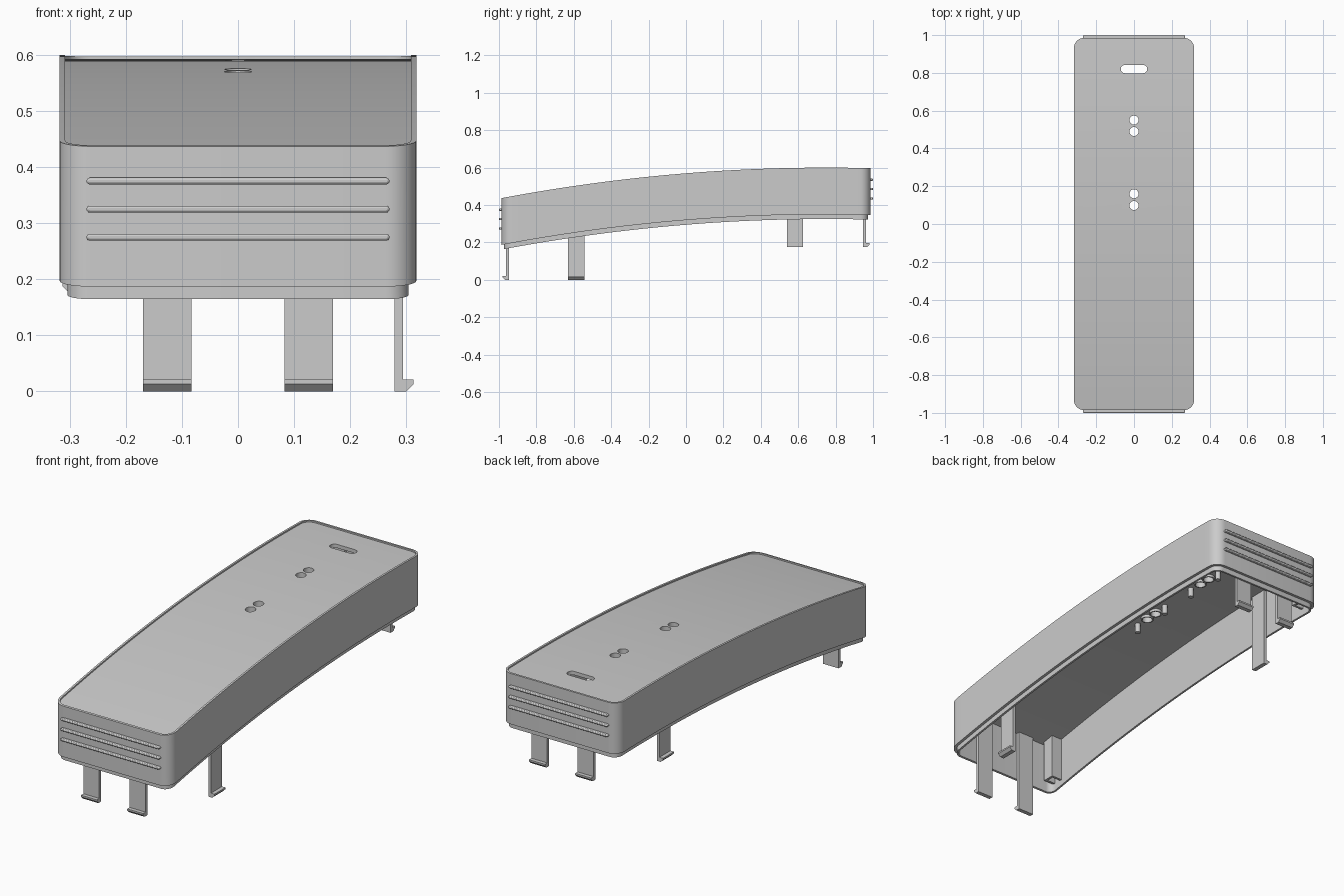
import bpy, bmesh, math
from mathutils import Matrix, Vector

old = bpy.data.objects.get("Cube")
if old:
    bpy.data.objects.remove(old, do_unlink=True)

mat = bpy.data.materials.new("plain grey")
mat.use_nodes = True
GREY = (0.6, 0.6, 0.6, 1)
mat.diffuse_color = GREY
mat.node_tree.nodes["Principled BSDF"].inputs["Base Color"].default_value = GREY

HALF_W, HALF_L, CORNER = 0.318, 0.986, 0.055
WALL, CEILING = 0.024, 0.025


def top_z(y):
    """Height of the gently arched top."""
    return 0.6 - 0.0541 * (y - 0.75) ** 2


def finish(name, bm, smooth=True):
    bmesh.ops.recalc_face_normals(bm, faces=bm.faces[:])
    mesh = bpy.data.meshes.new(name)
    bm.to_mesh(mesh)
    bm.free()
    mesh.materials.append(mat)
    ob = bpy.data.objects.new(name, mesh)
    bpy.context.collection.objects.link(ob)
    if smooth:
        bpy.ops.object.select_all(action='DESELECT')
        ob.select_set(True)
        bpy.context.view_layer.objects.active = ob
        bpy.ops.object.shade_smooth_by_angle(angle=math.radians(30))
    return ob


def prism(name, outline, to_world, depth, smooth=False):
    """Extrude a 2D outline by depth; to_world places (u, v, w)."""
    bm = bmesh.new()
    ends = [[bm.verts.new(to_world(u, v, w)) for u, v in outline] for w in (0, depth)]
    for end in ends:
        bm.faces.new(end)
    n = len(outline)
    for i in range(n):
        j = (i + 1) % n
        bm.faces.new((ends[0][i], ends[0][j], ends[1][j], ends[1][i]))
    return finish(name, bm, smooth)


def stadium(half_len, r, steps=12):
    """Outline of a bar with round ends; a circle if half_len equals r."""
    pts = []
    for side in (1, -1):
        for i in range(steps + 1):
            a = side * math.pi / 2 * -1 + math.pi * i / steps
            pts.append((side * (half_len - r) + r * math.cos(a), r * math.sin(a)))
    if half_len == r:
        pts = [(r * math.cos(math.tau * i / 24), r * math.sin(math.tau * i / 24)) for i in range(24)]
    return pts


def stations(inset):
    """(y, half width) pairs along a rounded rectangle plan."""
    w, l, r = HALF_W - inset, HALF_L - inset, CORNER - inset
    end = [(l - r + r * math.cos(a), w - r + r * math.sin(a))
           for a in [math.pi / 2 * i / 8 for i in range(9)]]
    mid = [((l - r) * (1 - i / 24), w) for i in range(1, 48)]
    return end + mid + [(-y, x) for y, x in reversed(end)]


# Hollow shell with a raised rim on top and a stepped lip below
bm = bmesh.new()
profile = [(0.01, -0.007), (0.01, 0), (0, 0), (0, -0.25), (0.014, -0.25),
           (0.014, -0.275), (WALL, -0.275), (WALL, -CEILING)]
rings = []
for inset, dz in profile:
    plan = stations(inset)
    loop = [(x, y) for y, x in plan] + [(-x, y) for y, x in reversed(plan)]
    rings.append([bm.verts.new((x, y, top_z(y) + dz)) for x, y in loop])
count = len(rings[0])
for a, b in zip(rings, rings[1:]):
    for i in range(count):
        j = (i + 1) % count
        bm.faces.new((a[i], a[j], b[j], b[i]))
for ring in (rings[0], rings[-1]):
    for i in range(count // 2 - 1):
        bm.faces.new((ring[i], ring[i + 1], ring[-i - 2], ring[-i - 1]))
shell = finish("shell", bm, False)

# Holes through the top: one slot and two pairs of round holes
HOLES = [0.55, 0.49, 0.16, 0.098]
cuts = [(0.82, stadium(0.07, 0.022))] + [(y, stadium(0.024, 0.024)) for y in HOLES]
for hole_y, outline in cuts:
    cutter = prism("hole_cutter", outline,
                   lambda u, v, w, y=hole_y: (u, y + v, top_z(y) - 0.1 + w), 0.2)
    cutter.hide_render = True
    mod = shell.modifiers.new("hole", 'BOOLEAN')
    mod.operation, mod.solver, mod.object = 'DIFFERENCE', 'EXACT', cutter
    bpy.context.view_layer.objects.active = shell
    bpy.ops.object.modifier_apply(modifier=mod.name)
    bpy.data.objects.remove(cutter, do_unlink=True)
bpy.ops.object.select_all(action='DESELECT')
shell.select_set(True)
bpy.context.view_layer.objects.active = shell
bpy.ops.object.shade_smooth_by_angle(angle=math.radians(30))

# Three raised bars on each end
for end, side in (("front", -1), ("back", 1)):
    for k in range(3):
        z = top_z(side * HALF_L) - 0.062 - 0.05 * k
        bar = prism(f"{end}_bar_{k + 1}", stadium(0.27, 0.006),
                    lambda u, v, w: (u, side * (HALF_L - 0.004 + w), z + v), 0.018, True)
        bevel = bar.modifiers.new("round", 'BEVEL')
        bevel.width, bevel.segments = 0.004, 2


def clip(name, centre, outward, bottom):
    """Hanging snap clip: a tall strip with a hook turned outward at its foot."""
    out = Vector(outward)
    along = Vector((-out.y, out.x, 0))
    base = Vector(centre)
    top = top_z(base.y) - CEILING + 0.005 - bottom
    outline = [(-0.015, 0), (0.006, 0), (0.019, 0.013), (0.019, 0.021),
               (0, 0.021), (0, top), (-0.015, top)]
    prism(name, outline,
          lambda u, v, w: base + out * u + along * (w - 0.043) + Vector((0, 0, bottom + v)), 0.086)


# Clips on both ends and one on each long side
end_y, side_x = HALF_L - WALL, HALF_W - WALL
for x, label in ((0.126, "left"), (-0.126, "right")):
    clip(f"front_{label}_clip", (x, -end_y, 0), (0, -1, 0), 0)
    clip(f"back_{label}_clip", (x, end_y, 0), (0, 1, 0), 0.175)
clip("left_side_clip", (side_x, -0.587, 0), (1, 0, 0), 0)
clip("right_side_clip", (-side_x, 0.583, 0), (-1, 0, 0), 0.175)

# Open U-shaped brackets inside the right-hand corners
for end, side in (("front", -1), ("back", 1)):
    y = side * 0.915
    u_shape = [(0, -0.03), (0.06, -0.03), (0.06, 0.03), (0, 0.03),
               (0, 0.018), (0.048, 0.018), (0.048, -0.018), (0, -0.018)]
    prism(f"{end}_bracket", u_shape,
          lambda u, v, w: (-side_x - 0.002 + u, y + v, top_z(y) - CEILING + 0.004 - w), 0.22)

# Collars round the holes, and posts beside them, under the top
for i, y in enumerate(HOLES):
    bm = bmesh.new()
    ring_z = top_z(y) - CEILING
    loops = [[bm.verts.new((r * math.cos(math.tau * k / 24), y + r * math.sin(math.tau * k / 24), ring_z + dz))
              for k in range(24)]
             for r, dz in ((0.024, 0.005), (0.03, 0.005), (0.03, -0.012), (0.024, -0.012))]
    for a, b in zip(loops, loops[1:] + loops[:1]):
        for k in range(24):
            j = (k + 1) % 24
            bm.faces.new((a[k], a[j], b[j], b[k]))
    finish(f"hole_collar_{i + 1}", bm)
for group in (0.52, 0.128):
    for offset in (-0.1, 0.1):
        y = group + offset
        prism("post", stadium(0.013, 0.013),
              lambda u, v, w: (u, y + v, top_z(y) - CEILING + 0.004 - w), 0.05, True)
